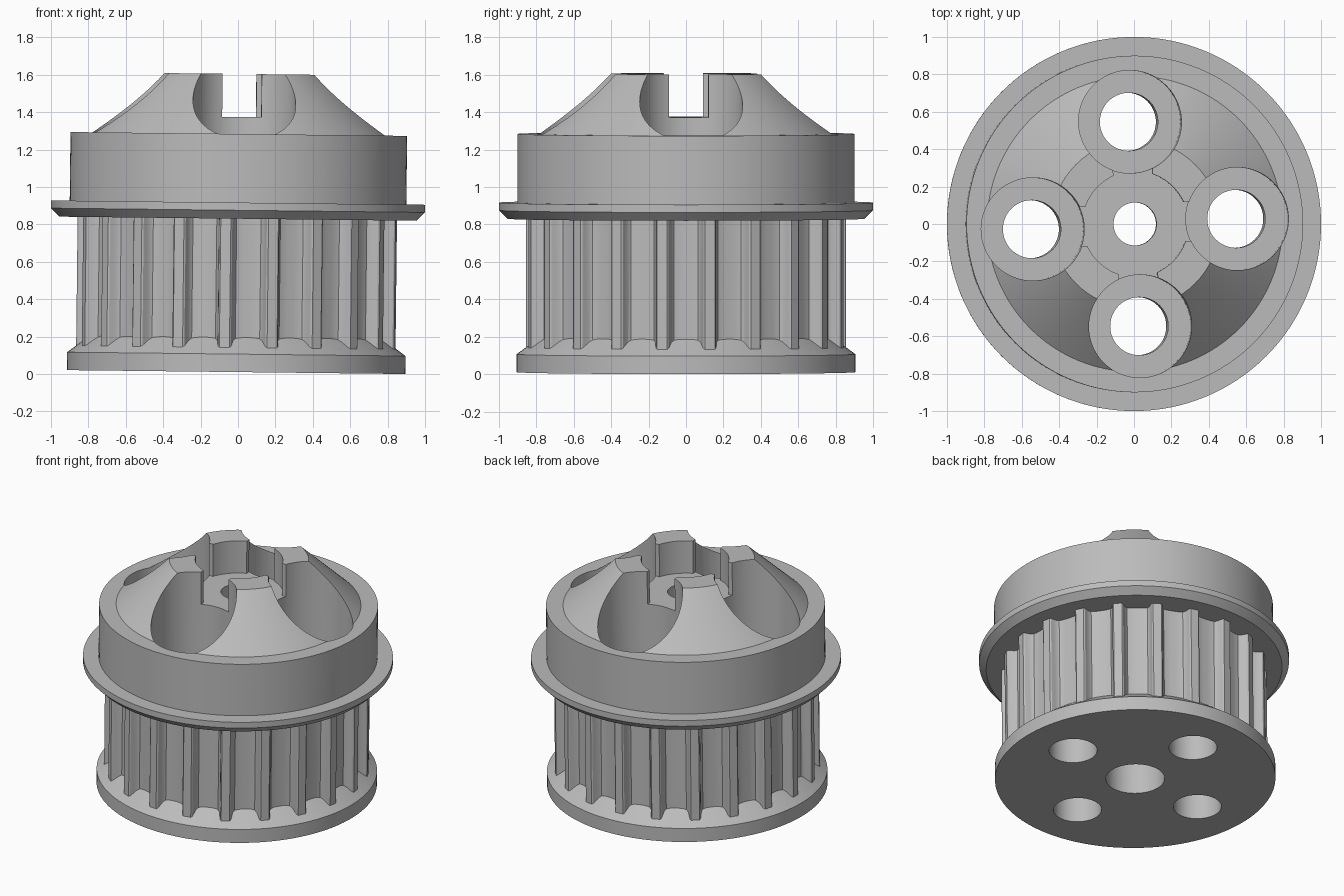
import bpy, bmesh, math
from mathutils import Matrix

if "Cube" in bpy.data.objects:
    bpy.data.objects.remove(bpy.data.objects["Cube"])

grey = bpy.data.materials.new("light_grey")
grey.diffuse_color = (0.5, 0.5, 0.5, 1)
grey.use_nodes = True
grey.node_tree.nodes["Principled BSDF"].inputs["Base Color"].default_value = grey.diffuse_color


def make_object(name, bm):
    bmesh.ops.recalc_face_normals(bm, faces=bm.faces)
    mesh = bpy.data.meshes.new(name)
    bm.to_mesh(mesh)
    bm.free()
    mesh.materials.append(grey)
    ob = bpy.data.objects.new(name, mesh)
    bpy.context.collection.objects.link(ob)
    return ob


def lathe(name, profile, x=0, y=0, seg=128):
    """Solid of revolution from (radius, z) rings, capped at both ends."""
    bm = bmesh.new()
    rings = [[bm.verts.new((x + r * math.cos(2 * math.pi * i / seg),
                            y + r * math.sin(2 * math.pi * i / seg), z))
              for i in range(seg)] for r, z in profile]
    for a, b in zip(rings, rings[1:]):
        for i in range(seg):
            j = (i + 1) % seg
            bm.faces.new((a[i], a[j], b[j], b[i]))
    bm.faces.new(rings[0])
    bm.faces.new(rings[-1])
    return make_object(name, bm)


def toothed_core(name, teeth, z0, z1):
    """Belt teeth: one tooth outline repeated round the axis, then extruded."""
    half = [(0.105, 0.857), (0.135, 0.850), (0.152, 0.835), (0.175, 0.808),
            (0.225, 0.793), (0.32, 0.787), (0.42, 0.785)]
    tooth = [(-f, r) for f, r in reversed(half)] + half
    pitch = 2 * math.pi / teeth
    bm = bmesh.new()
    outline = []
    for k in range(teeth):
        for f, r in tooth:
            a = (k + 0.5 + f) * pitch
            outline.append(bm.verts.new((r * math.cos(a), r * math.sin(a), z0)))
    face = bm.faces.new(outline)
    res = bmesh.ops.extrude_face_region(bm, geom=[face])
    top = [v for v in res["geom"] if isinstance(v, bmesh.types.BMVert)]
    bmesh.ops.translate(bm, verts=top, vec=(0, 0, z1 - z0))
    return make_object(name, bm)


def box(name, size, z0, z1, turn):
    bm = bmesh.new()
    m = (Matrix.Rotation(turn, 4, 'Z') @ Matrix.Translation((0, 0, (z0 + z1) / 2))
         @ Matrix.Diagonal((size[0], size[1], z1 - z0, 1)))
    bmesh.ops.create_cube(bm, size=1, matrix=m)
    return make_object(name, bm)


# Main solids: lower flange, toothed section, upper flange with collar and cone
pulley = toothed_core("pulley", 21, 0.05, 0.86)
solids = [
    lathe("lower_flange", [(0.905, 0), (0.905, 0.096), (0.775, 0.192)]),
    lathe("upper_hub", [(0.955, 0.82), (1.0, 0.865), (1.0, 0.906), (0.9, 0.906),
                        (0.9, 1.273), (0.79, 1.273), (0.45, 1.594)]),
]

# Cutters: stepped centre bore, round pocket, four screw holes, cross slots
turn = math.radians(2.9)
cutters = [
    lathe("centre_bore", [(0.19, -0.1), (0.19, 1.1), (0.115, 1.1), (0.115, 1.45)], seg=64),
    lathe("top_pocket", [(0.283, 1.364), (0.283, 1.7)], seg=96),
    box("slot_x", (1.1, 0.21), 1.364, 1.7, turn),
    box("slot_y", (0.21, 1.1), 1.364, 1.7, turn),
]
for k in range(4):
    a = turn + k * math.pi / 2
    cutters.append(lathe("screw_hole", [(0.155, -0.1), (0.155, 0.92), (0.275, 0.92),
                                        (0.275, 1.7)],
                         0.547 * math.cos(a), 0.547 * math.sin(a), 72))

for ob, op in [(s, 'UNION') for s in solids] + [(c, 'DIFFERENCE') for c in cutters]:
    mod = pulley.modifiers.new(ob.name, 'BOOLEAN')
    mod.operation = op
    mod.solver = 'EXACT'
    mod.object = ob
    ob.hide_render = True

# Bake the cuts into one clean mesh and remove the helpers
bpy.context.view_layer.update()
deps = bpy.context.evaluated_depsgraph_get()
mesh = bpy.data.meshes.new_from_object(pulley.evaluated_get(deps))
pulley.modifiers.clear()
pulley.data = mesh
for ob in solids + cutters:
    bpy.data.objects.remove(ob)

# Slight lean of the whole part
tilt = 0.0115
mesh.transform(Matrix.Translation((-0.0103, 0, 0.0104)) @ Matrix.Rotation(tilt, 4, 'Y'))

bpy.context.view_layer.objects.active = pulley
pulley.select_set(True)
bpy.ops.object.shade_smooth_by_angle(angle=math.radians(28))
